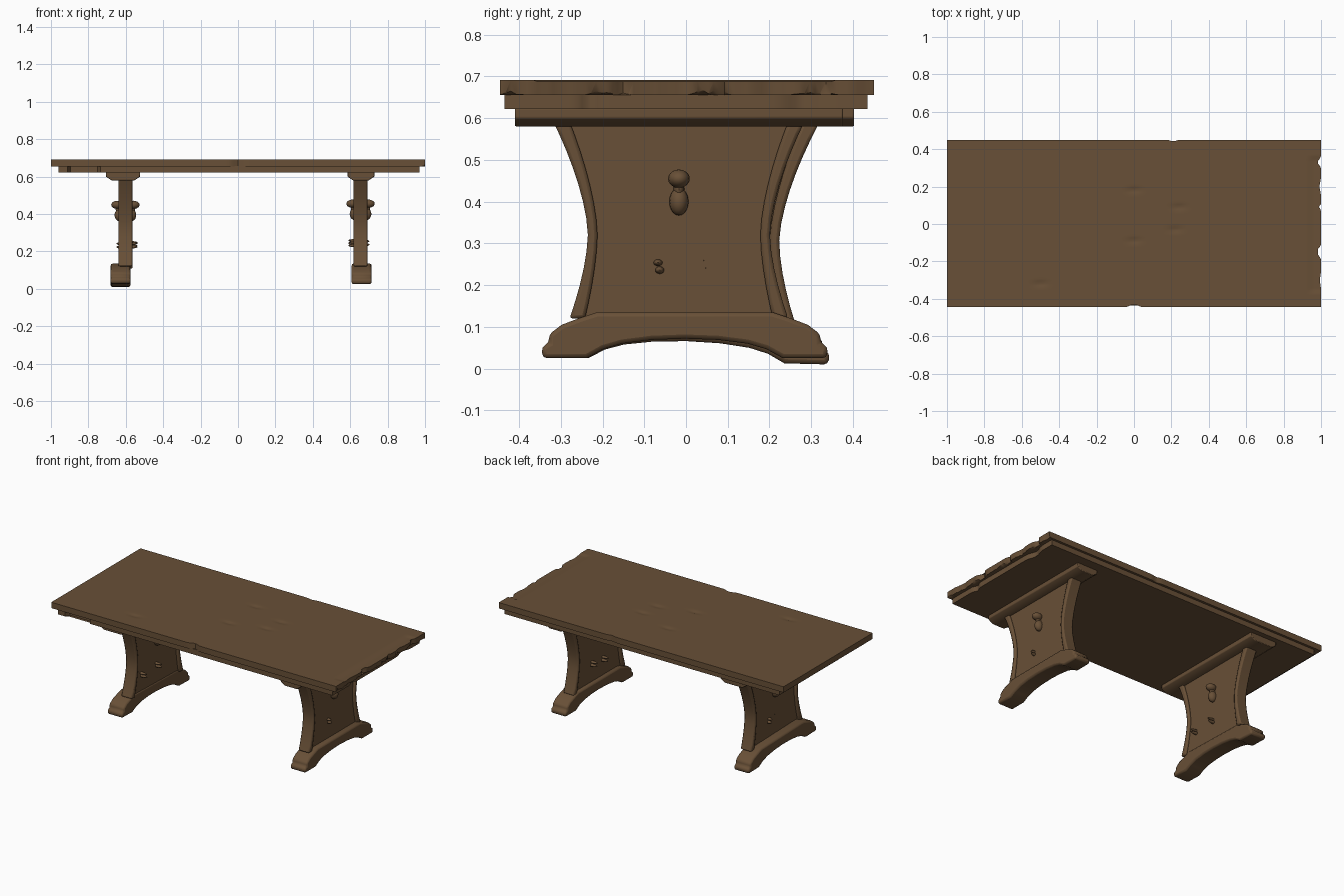
import bpy, bmesh, math, random
from mathutils import Matrix

random.seed(4)
if "Cube" in bpy.data.objects:
    bpy.data.objects.remove(bpy.data.objects["Cube"], do_unlink=True)

COLOUR = (0.14, 0.08, 0.038, 1)
wood = bpy.data.materials.new("brown_wood")
wood.use_nodes = True
wood.diffuse_color = COLOUR
shader = next(n for n in wood.node_tree.nodes if n.type == 'BSDF_PRINCIPLED')
shader.inputs["Base Color"].default_value = COLOUR
shader.inputs["Roughness"].default_value = 0.8


def finish(name, bm, bevel=0, matrix=None, segments=2):
    """Turn a bmesh into a smooth shaded wooden object."""
    bmesh.ops.recalc_face_normals(bm, faces=bm.faces)
    mesh = bpy.data.meshes.new(name)
    bm.to_mesh(mesh)
    bm.free()
    mesh.materials.append(wood)
    ob = bpy.data.objects.new(name, mesh)
    bpy.context.collection.objects.link(ob)
    if matrix:
        ob.matrix_world = matrix
    if bevel:
        mod = ob.modifiers.new("Bevel", 'BEVEL')
        mod.width, mod.segments = bevel, segments
        mod.limit_method, mod.angle_limit = 'ANGLE', math.radians(50)
    bpy.ops.object.select_all(action='DESELECT')
    ob.select_set(True)
    bpy.context.view_layer.objects.active = ob
    bpy.ops.object.shade_smooth_by_angle(angle=math.radians(40))
    return ob


def prism(name, points, axis, half, bevel, matrix):
    """Extrude a closed profile: (y, z) along x, or (x, z) along y."""
    bm = bmesh.new()
    rings = []
    for s in (-half, half):
        rings.append([bm.verts.new((s, a, z) if axis == 'x' else (a, s, z))
                      for a, z in points])
    bm.faces.new(rings[0])
    bm.faces.new(rings[1][::-1])
    for i in range(len(points)):
        j = (i + 1) % len(points)
        bm.faces.new((rings[0][i], rings[0][j], rings[1][j], rings[1][i]))
    return finish(name, bm, bevel, matrix)


def slab(name, x0, x1, y0, y1, z0, z1, shape, bevel):
    """Finely divided board whose vertices are moved by a shape function."""
    bm = bmesh.new()
    bmesh.ops.create_cube(bm, size=1)
    for axis, cuts in ((0, 119), (1, 69)):
        edges = [e for e in bm.edges
                 if abs(e.verts[0].co[axis] - e.verts[1].co[axis]) > 0.5]
        bmesh.ops.subdivide_edges(bm, edges=edges, cuts=cuts, use_grid_fill=True)
    for v in bm.verts:
        u, w, top = v.co.x, v.co.y, v.co.z > 0
        x = x0 + (u + 0.5) * (x1 - x0)
        y = y0 + (w + 0.5) * (y1 - y0)
        z = z1 if top else z0
        v.co = shape(x, y, z, u, w, top)
    return finish(name, bm, bevel)


def bump(a, centre, width):
    return math.exp(-((a - centre) / width) ** 2)


# Tabletop with worn end, chipped edge and shallow knots
KNOTS = [(0, 0.18), (0.24, 0.09), (0, -0.09), (0.22, -0.03), (-0.5, -0.32)]
END_CHIPS = [(0.33, 0.02, 0.018), (0.09, 0.012, 0.01), (-0.15, 0.028, 0.022),
             (0.2, 0.008, 0.03), (-0.3, 0.006, 0.03)]


def top_shape(x, y, z, u, w, top):
    if u > 0.499:
        x -= sum(d * bump(y, c, s) for c, d, s in END_CHIPS)
        if not top:
            x -= random.uniform(0, 0.008)
            z += 0.014 * max(0, math.sin(y * 25)) * random.random()
    if w < -0.499:
        y += 0.018 * bump(x, 0, 0.025)
    if w > 0.499:
        y -= 0.008 * bump(x, 0.21, 0.02)
    if top:
        z -= sum(0.006 * bump(x, a, 0.035) * bump(y, b, 0.012) for a, b in KNOTS)
        z -= 0.004 * (u > 0.47) * (abs(y) < 0.36)
    return x, y, z


def under_shape(x, y, z, u, w, top):
    if u > 0.499:
        x -= 0.02 * bump(y, 0.28, 0.04) + 0.015 * bump(y, -0.23, 0.02)
    if w < -0.499 and -0.9 < x < -0.74:
        y += 0.03
    return x, y, z


slab("tabletop", -1, 1, -0.445, 0.45, 0.655, 0.692, top_shape, 0.009)
slab("under_board", -0.96, 0.97, -0.435, 0.435, 0.622, 0.657, under_shape, 0.004)


def waist(top, middle, bottom):
    """Half-width curve of the waisted leg, from bottom to top."""
    pts = []
    for i in range(13):
        z = 0.12 + i * 0.48 / 12
        end, t = (bottom, (0.32 - z) / 0.2) if z < 0.32 else (top, (z - 0.32) / 0.28)
        pts.append((middle + (end - middle) * t ** 1.6, z))
    return pts


def mirrored(half):
    return half + [(-y, z) for y, z in reversed(half)]


def ornament(name, matrix, balls):
    """Group of rounded carvings; each ball is centre and radii."""
    bm = bmesh.new()
    for centre, radii in balls:
        m = Matrix.Translation(centre) @ Matrix.Diagonal((*radii, 1))
        bmesh.ops.create_uvsphere(bm, u_segments=16, v_segments=10, radius=1, matrix=m)
    return finish(name, bm, 0, matrix)


# Foot outline: right half from the arch crown round to the top centre
FOOT = [(0.0, 0.072), (0.08, 0.069), (0.15, 0.06), (0.195, 0.047), (0.235, 0.025),
        (0.34, 0.025), (0.343, 0.052), (0.325, 0.062), (0.325, 0.082),
        (0.295, 0.105), (0.25, 0.122), (0.21, 0.135)]

# Each leg: name, panel place, tilt, foot offset, cleat place, pegs (side, y, z)
LEGS = [
    ("left", (0.655, -0.017, 0), 0, (0.006, 0.014), (0.657, -0.017), 0.072, -1,
     [(1, -0.05, 0.245), (-1, -0.05, 0.24), (-1, 0.06, 0.25)]),
    ("right", (-0.602, -0.003, -0.006), -1.5, (-0.026, 0.003), (-0.615, 0.01), 0.092, 1,
     [(1, 0.0, 0.245), (1, -0.15, 0.235), (-1, 0.06, 0.24)]),
]
for side, place, tilt, foot_shift, cleat, cleat_half, inner, pegs in LEGS:
    base = Matrix.Translation(place) @ Matrix.Rotation(math.radians(tilt), 4, 'X')

    # Waisted panel between two thicker curved rails
    inner_edge, outer_edge = waist(0.265, 0.195, 0.225), waist(0.305, 0.218, 0.262)
    prism(side + "_leg_panel", mirrored(waist(0.28, 0.207, 0.24)), 'x', 0.024, 0, base)
    for s, tag in ((-1, "front"), (1, "back")):
        rail = [(s * y, z) for y, z in inner_edge + outer_edge[::-1]]
        prism(f"{side}_{tag}_rail", rail, 'x', 0.038, 0.008, base)

    # Arched foot
    outline = FOOT + [(-y, z) for y, z in reversed(FOOT[1:])]
    prism(side + "_foot", outline, 'x', 0.053, 0.012,
          base @ Matrix.Translation((*foot_shift, 0)))

    # Cleat under the board
    h = cleat_half
    profile = [(-h, 0.625), (-h, 0.6), (-h + 0.03, 0.58), (h - 0.03, 0.58),
               (h, 0.6), (h, 0.625)]
    prism(side + "_cleat", profile, 'y', 0.393, 0.004,
          Matrix.Translation((*cleat, 0)))

    # Keyhole-shaped knob on both faces
    balls = []
    for s in (-1, 1):
        balls += [((s * 0.042, 0, 0.455), (0.034, 0.026, 0.022)),
                  ((s * 0.026, 0, 0.43), (0.026, 0.013, 0.025)),
                  ((s * 0.03, 0, 0.4), (0.028, 0.023, 0.033))]
    ornament(side + "_knob", base, balls)

    # Small twin pegs, longer on the inner face
    balls = []
    for s, y, z in pegs:
        reach = 0.045 if s == inner else 0.028
        balls += [((s * 0.02, y, z + 0.009), (reach, 0.011, 0.008)),
                  ((s * 0.02, y + 0.004, z - 0.009), (reach, 0.011, 0.009))]
    ornament(side + "_pegs", base, balls)
